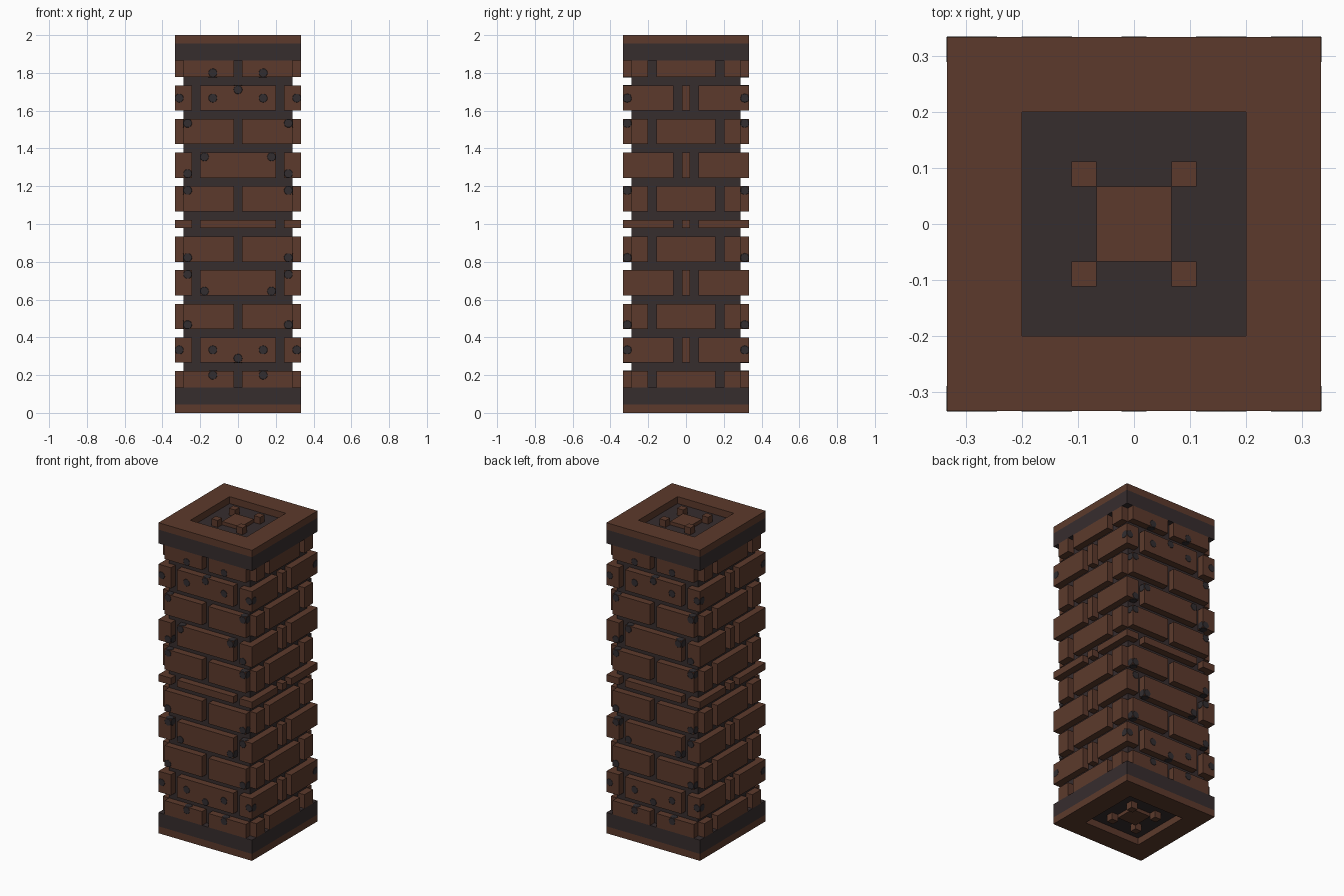
import bpy, bmesh
from mathutils import Vector

U = 1 / 45          # modelling grid: the pillar is 30 x 30 x 90 cells
if "Cube" in bpy.data.objects:
    bpy.data.objects.remove(bpy.data.objects["Cube"], do_unlink=True)


def material(name, rgb):
    m = bpy.data.materials.new(name)
    m.use_nodes = True
    col = (*rgb, 1)
    m.diffuse_color = col
    bsdf = m.node_tree.nodes["Principled BSDF"]
    bsdf.inputs["Base Color"].default_value = col
    bsdf.inputs["Roughness"].default_value = 0.9
    return m


BROWN = material("brick brown", (0.107, 0.042, 0.025))
DARK = material("mortar charcoal", (0.037, 0.026, 0.027))
SPOT = material("soot grey", (0.032, 0.027, 0.030))


def prism(bm, pts, z0, z1):
    """Extrude a flat outline, given in cells, from z0 to z1."""
    face = bm.faces.new([bm.verts.new((x, y, z0)) for x, y in pts])
    top = bmesh.ops.extrude_face_region(bm, geom=[face])["geom"]
    bmesh.ops.translate(bm, vec=(0, 0, z1 - z0),
                        verts=[v for v in top if isinstance(v, bmesh.types.BMVert)])


def rect(x0, x1, y0, y1):
    return [(x0, y0), (x1, y0), (x1, y1), (x0, y1)]


def finish(name, bm, mat):
    bmesh.ops.recalc_face_normals(bm, faces=bm.faces[:])
    bmesh.ops.scale(bm, vec=(U, U, U), verts=bm.verts[:])
    me = bpy.data.meshes.new(name)
    bm.to_mesh(me)
    bm.free()
    me.materials.append(mat)
    ob = bpy.data.objects.new(name, me)
    bpy.context.collection.objects.link(ob)
    return ob


def block(name, half, z0, z1, mat):
    bm = bmesh.new()
    prism(bm, rect(-half, half, -half, half), z0, z1)
    return finish(name, bm, mat)


SIGNS = [(1, 1), (-1, 1), (1, -1), (-1, -1)]


# Mortar core and the dark bands at both ends
block("mortar_core", 13, 6, 84, DARK)
block("bottom_band", 15, 2, 6, DARK)
block("top_band", 15, 84, 88, DARK)

# End caps: square rim with a raised emblem in the recess
for name, inner, outer in (("bottom", 2, 0), ("top", 88, 90)):
    bm = bmesh.new()
    o = [[bm.verts.new((x, y, z)) for x, y in rect(-h, h, -h, h)]
         for h, z in ((15, inner), (15, outer), (9, outer), (9, inner))]
    for a, b in zip(o, o[1:] + o[:1]):
        for i in range(4):
            j = (i + 1) % 4
            bm.faces.new((a[i], a[j], b[j], b[i]))
    finish(name + "_cap_rim", bm, BROWN)
    mid = (inner + outer) / 2
    block(name + "_cap_centre", 3, min(inner, mid), max(inner, mid), BROWN)
    bm = bmesh.new()
    for sx, sy in SIGNS:
        prism(bm, [(x * sx, y * sy) for x, y in rect(3, 5, 3, 5)],
              min(inner, outer), max(inner, outer))
    finish(name + "_cap_studs", bm, BROWN)


# Brick courses
def split_course(bm, z0, z1):
    """Two bricks on front and back, three on each side, open corners."""
    for s in (1, -1):
        for t in (1, -1):
            prism(bm, [(x * t, y * s) for x, y in rect(1, 13, 13, 15)], z0, z1)
            prism(bm, [(x * s, y * t) for x, y in rect(13, 15, 9, 13)], z0, z1)
        prism(bm, [(x * s, y) for x, y in rect(13, 15, -7, 7)], z0, z1)


def corner_course(bm, z0, z1):
    """L-shaped corner bricks with one brick between them on each face."""
    ell = [(11, 15), (15, 15), (15, 3), (13, 3), (13, 13), (11, 13)]
    for sx, sy in SIGNS:
        prism(bm, [(x * sx, y * sy) for x, y in ell], z0, z1)
    for s in (1, -1):
        prism(bm, [(x, y * s) for x, y in rect(-9, 9, 13, 15)], z0, z1)
        prism(bm, [(x * s, y) for x, y in rect(13, 15, -1, 1)], z0, z1)


lower = [(6, 10), (12, 18), (20, 26), (28, 34), (36, 42), (44, 46)]
courses = lower + [(90 - b, 90 - a) for a, b in reversed(lower[:-1])]
for i, (z0, z1) in enumerate(courses):
    bm = bmesh.new()
    (corner_course if i % 2 else split_course)(bm, z0, z1)
    finish(f"brick_course_{i + 1}", bm, BROWN)


# Soot spots: balls trimmed almost flush with the brick they sit in
def spot(bm, centre, lo, hi):
    ball = bmesh.new()
    bmesh.ops.create_icosphere(ball, subdivisions=2, radius=1.5)
    bmesh.ops.translate(ball, vec=centre, verts=ball.verts[:])
    for axis in range(3):
        for limit, sign in ((lo, -1), (hi, 1)):
            no = Vector((0, 0, 0))
            no[axis] = sign
            bmesh.ops.bisect_plane(ball, geom=ball.verts[:] + ball.edges[:] + ball.faces[:],
                                   plane_co=Vector(limit) + no * 0.06, plane_no=no,
                                   clear_outer=True)
            rim = [e for e in ball.edges if e.is_boundary]
            if rim:
                bmesh.ops.holes_fill(ball, edges=rim, sides=0)
    tmp = bpy.data.meshes.new("spot_tmp")
    ball.to_mesh(tmp)
    ball.free()
    bm.from_mesh(tmp)
    bpy.data.meshes.remove(tmp)


# (x, z, brick x range, course) for one quarter of the front
spots = [(6, 9, 1, 13, 0), (6, 15, -9, 9, 1), (0, 13, -9, 9, 1), (14, 15, 11, 15, 1),
         (12, 21, 1, 13, 2), (8, 29, -9, 9, 3), (12, 33, 11, 15, 3), (12, 37, 1, 13, 4)]
bm = bmesh.new()
for x, z, x0, x1, row in spots:
    z0, z1 = lower[row]
    for sx in ((1, -1) if x else (1,)):
        xa, xb = sorted((x0 * sx, x1 * sx))
        for sy in (1, -1):
            ya, yb = sorted((12 * sy, 15 * sy))
            spot(bm, (x * sx, 14 * sy, z), (xa, ya, z0), (xb, yb, z1))
            spot(bm, (x * sx, 14 * sy, 90 - z), (xa, ya, 90 - z1), (xb, yb, 90 - z0))
finish("soot_spots", bm, SPOT)
